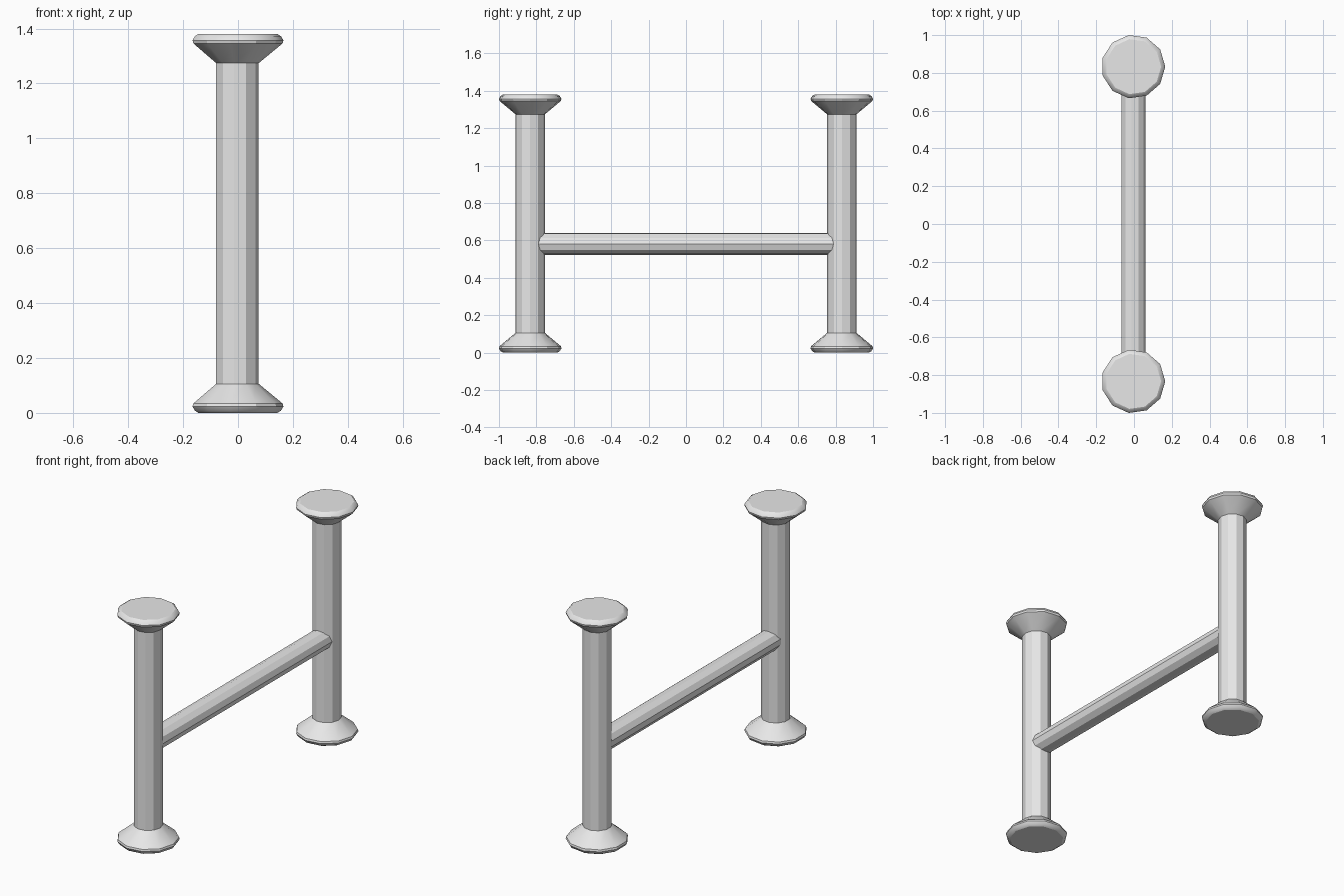
import bpy
import bmesh
from math import cos, sin, pi, radians
from mathutils import Matrix, Vector

SIDES = 11
HEIGHT = 1.38
CENTRE_X = -0.0035
POST_Y = 0.833

cube = bpy.data.objects.get("Cube")
if cube:
    bpy.data.objects.remove(cube, do_unlink=True)

grey = bpy.data.materials.new("plain_grey")
grey.use_nodes = True
grey.diffuse_color = (0.8, 0.8, 0.8, 1)
grey.node_tree.nodes["Principled BSDF"].inputs["Base Color"].default_value = grey.diffuse_color


def lathe(name, profile, matrix):
    """Turn a (radius, height) profile around z and cap both ends."""
    bm = bmesh.new()
    rings = []
    for r, z in profile:
        angles = [2 * pi * i / SIDES for i in range(SIDES)]
        rings.append([bm.verts.new((r * cos(a), r * sin(a), z)) for a in angles])
    for low, high in zip(rings, rings[1:]):
        for i in range(SIDES):
            j = (i + 1) % SIDES
            bm.faces.new((low[i], low[j], high[j], high[i]))
    bm.faces.new(rings[0][::-1])
    bm.faces.new(rings[-1])
    bmesh.ops.transform(bm, matrix=matrix, verts=bm.verts)
    bmesh.ops.recalc_face_normals(bm, faces=bm.faces)
    mesh = bpy.data.meshes.new(name)
    bm.to_mesh(mesh)
    bm.free()
    mesh.materials.append(grey)
    obj = bpy.data.objects.new(name, mesh)
    bpy.context.collection.objects.link(obj)
    bpy.ops.object.select_all(action="DESELECT")
    obj.select_set(True)
    bpy.context.view_layer.objects.active = obj
    bpy.ops.object.shade_smooth_by_angle(angle=radians(30))


# Posts: rounded foot, flared cone, straight shaft, mirrored cap
foot = [(0.147, 0), (0.16, 0.008), (0.169, 0.023), (0.166, 0.034),
        (0.153, 0.045), (0.079, 0.106)]
post = foot + [(r, HEIGHT - z) for r, z in reversed(foot)]
for name, y in (("front_post", -POST_Y), ("back_post", POST_Y)):
    lathe(name, post, Matrix.Translation((CENTRE_X, y, 0)))

# Crossbar: slightly flattened rod whose ends sit inside the posts
bar_matrix = (Matrix.Translation((CENTRE_X, 0, 0.582))
              @ Matrix.Diagonal(Vector((1, 1, 0.92, 1)))
              @ Matrix.Rotation(pi / 2, 4, "X"))
lathe("crossbar", [(0.065, -0.82), (0.065, 0.82)], bar_matrix)
